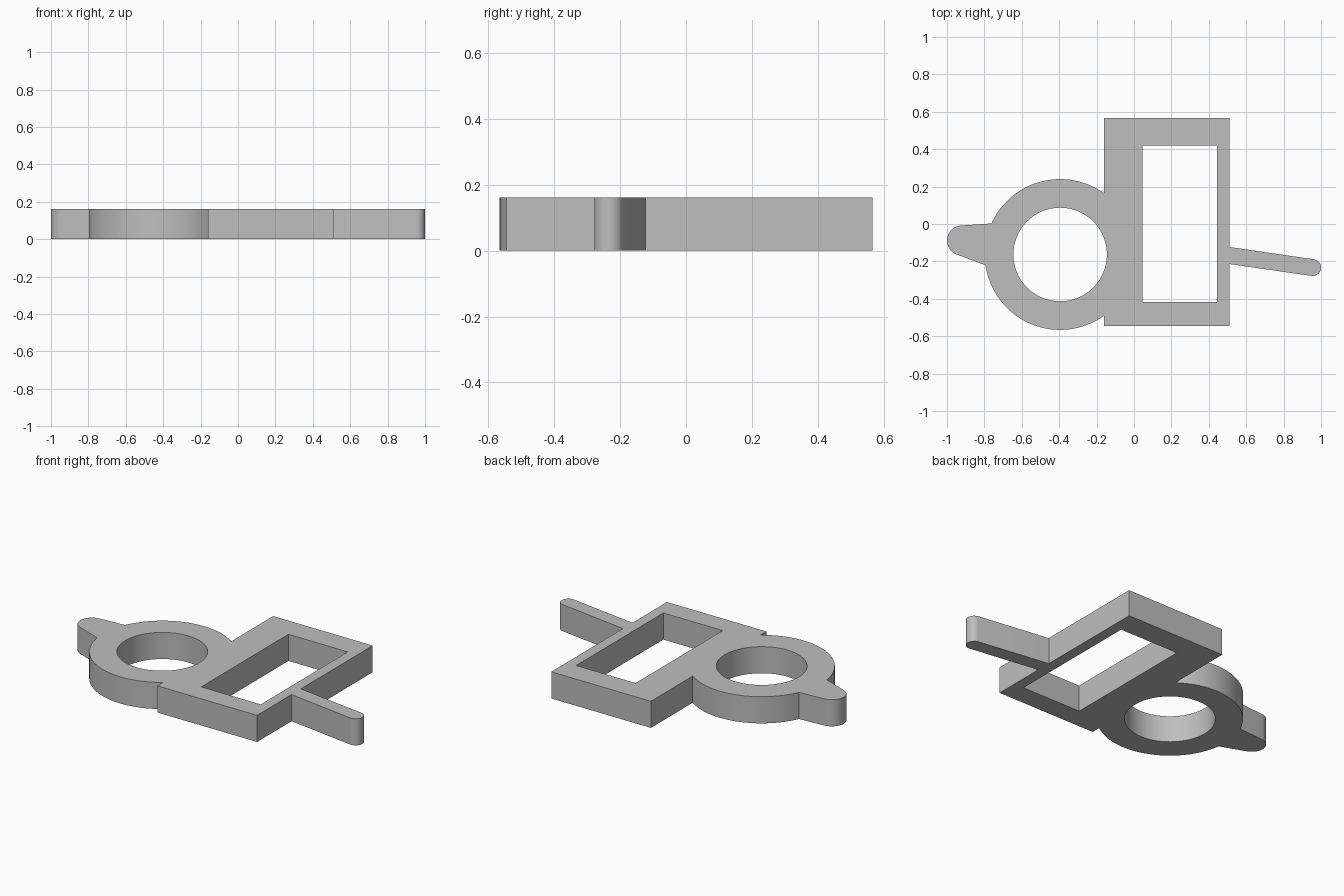
import bpy, bmesh
from math import cos, sin, radians

cube = bpy.data.objects.get("Cube")
if cube:
    bpy.data.objects.remove(cube, do_unlink=True)

THICKNESS = 0.162
RING = (-0.395, -0.163)   # ring centre


def arc(centre, radius, start, end, steps):
    """Points along an arc, angles in degrees, both ends included."""
    angles = [radians(start + (end - start) * i / steps) for i in range(steps + 1)]
    return [(centre[0] + radius * cos(a), centre[1] + radius * sin(a)) for a in angles]


def rectangle(x0, x1, y0, y1):
    return [(x0, y0), (x1, y0), (x1, y1), (x0, y1)]


def plate(name, loops, height, material):
    """Fill an outline with holes and extrude it into a solid plate."""
    bm = bmesh.new()
    for loop in loops:
        verts = [bm.verts.new((x, y, 0)) for x, y in loop]
        for a, b in zip(verts, verts[1:] + verts[:1]):
            bm.edges.new((a, b))
    bmesh.ops.triangle_fill(bm, edges=bm.edges[:], use_beauty=True, normal=(0, 0, 1))
    top = bmesh.ops.extrude_face_region(bm, geom=bm.faces[:])["geom"]
    top_verts = [g for g in top if isinstance(g, bmesh.types.BMVert)]
    bmesh.ops.translate(bm, verts=top_verts, vec=(0, 0, height))
    bmesh.ops.recalc_face_normals(bm, faces=bm.faces[:])
    mesh = bpy.data.meshes.new(name)
    bm.to_mesh(mesh)
    bm.free()
    mesh.materials.append(material)
    obj = bpy.data.objects.new(name, mesh)
    bpy.context.collection.objects.link(obj)
    bpy.ops.object.select_all(action="DESELECT")
    obj.select_set(True)
    bpy.context.view_layer.objects.active = obj
    bpy.ops.object.shade_smooth_by_angle(angle=radians(30))
    return obj


# Plain grey material
grey = bpy.data.materials.new("light grey")
grey.use_nodes = True
colour = (0.52, 0.52, 0.52, 1)
grey.diffuse_color = colour
grey.node_tree.nodes["Principled BSDF"].inputs["Base Color"].default_value = colour

# Outer outline: frame, arm, ring and rounded tab, counterclockwise
outline = [(-0.16, -0.545), (0.51, -0.545), (0.51, -0.214)]
outline += arc((0.955, -0.233), 0.045, -98.2, 81.8, 20)       # arm tip
outline += [(0.51, -0.123), (0.51, 0.566), (-0.16, 0.566)]
outline += arc(RING, 0.403, 54.3, 155.7, 36)                  # ring, upper part
outline += arc((-0.92, -0.088), 0.08, 94, 249, 20)            # tab tip
outline += arc(RING, 0.403, 188.2, 305.7, 42)                 # ring, lower part

# Round hole and rectangular window
round_hole = arc(RING, 0.25, 0, 360, 96)[:-1]
window = rectangle(0.045, 0.445, -0.417, 0.42)

plate("bracket_plate", [outline, round_hole, window], THICKNESS, grey)
